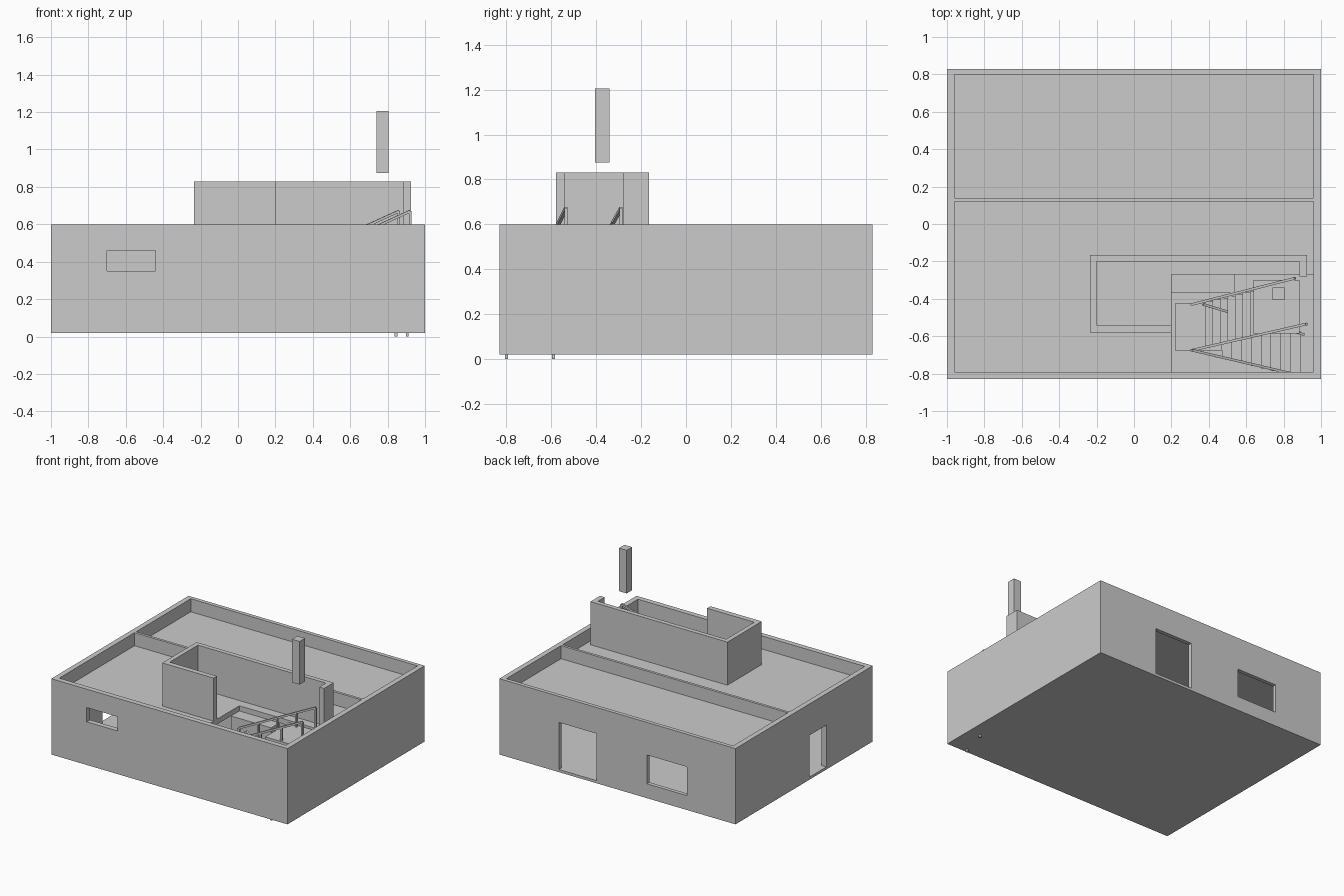
import bpy, bmesh
from mathutils import Vector

if "Cube" in bpy.data.objects:
    bpy.data.objects.remove(bpy.data.objects["Cube"])


def finish(bm, name):
    bmesh.ops.recalc_face_normals(bm, faces=bm.faces)
    me = bpy.data.meshes.new(name)
    bm.to_mesh(me)
    bm.free()
    ob = bpy.data.objects.new(name, me)
    bpy.context.collection.objects.link(ob)
    return ob


def prism(name, pts, z0, z1):
    """Extrude a plan outline from z0 to z1."""
    bm = bmesh.new()
    f = bm.faces.new([bm.verts.new((x, y, z0)) for x, y in pts])
    r = bmesh.ops.extrude_face_region(bm, geom=[f])
    bmesh.ops.translate(bm, vec=(0, 0, z1 - z0),
                        verts=[v for v in r["geom"] if isinstance(v, bmesh.types.BMVert)])
    return finish(bm, name)


def box(name, x0, x1, y0, y1, z0, z1):
    return prism(name, [(x0, y0), (x1, y0), (x1, y1), (x0, y1)], z0, z1)


def bar(name, a, b, t=0.014):
    """Square bar between two points."""
    a, b = Vector(a), Vector(b)
    bm = bmesh.new()
    bmesh.ops.create_cube(bm, size=1)
    q = (b - a).to_track_quat('Z', 'Y')
    for v in bm.verts:
        v.co = (a + b) / 2 + q @ Vector((v.co.x * t, v.co.y * t, v.co.z * (b - a).length))
    return finish(bm, name)


# House shell: solid block with rooms, roof recesses and openings cut out
FLOOR, CEIL, DECK, TOP = 0.04, 0.46, 0.50, 0.60
shell = box("house_shell", -1, 1, -0.83, 0.83, 0.02, TOP)
cuts = [
    (-0.96, 0.96, -0.79, 0.12, FLOOR, CEIL),      # front room
    (-0.96, 0.96, 0.14, 0.80, FLOOR, CEIL),       # back room
    (-0.96, 0.96, -0.79, 0.12, DECK, 0.8),        # front roof terrace
    (-0.96, 0.96, 0.14, 0.80, DECK, 0.8),         # back roof terrace
    (0.20, 0.96, -0.79, -0.27, 0.4, 0.55),        # stairwell
    (-0.70, -0.44, -0.9, -0.75, 0.35, 0.459),     # front window
    (0.175, 0.495, 0.75, 0.9, FLOOR, 0.40),       # back door
    (-0.59, -0.25, 0.75, 0.9, 0.13, 0.35),        # back window
    (-1.1, -0.9, -0.27, -0.065, FLOOR, 0.36),     # side door
]
bpy.context.view_layer.objects.active = shell
for c in cuts:
    cutter = box("cutter", *c)
    cutter.hide_render = True
    m = shell.modifiers.new("cut", 'BOOLEAN')
    m.operation, m.solver, m.object = 'DIFFERENCE', 'EXACT', cutter
    bpy.ops.object.modifier_apply(modifier=m.name)
    bpy.data.objects.remove(cutter)

# Open-sided walls around the head of the stairs
prism("stair_room_walls", [
    (0.20, -0.58), (0.20, -0.54), (-0.20, -0.54), (-0.20, -0.20), (0.885, -0.20),
    (0.885, -0.28), (0.925, -0.28), (0.925, -0.165), (-0.235, -0.165), (-0.235, -0.58)],
    DECK, 0.83)

# Chimney post floating above the stairs, and cupboard beside them
box("chimney", 0.74, 0.805, -0.405, -0.34, 0.875, 1.205)
box("stair_cupboard", 0.20, 0.54, -0.37, -0.27, FLOOR, CEIL)

# Splayed stair flights with a landing between them
MID = 0.24
box("middle_landing", 0.22, 0.47, -0.675, -0.425, MID - 0.03, MID)
N = 8
for i in range(N):
    x = 0.47 + i * 0.052
    yc = -0.55 - 0.26 * (x + 0.026 - 0.31)
    z = MID - (i + 1) * (MID - FLOOR) / (N + 1)
    box("lower_step", x, x + 0.055, max(yc - 0.12, -0.79), yc + 0.12, z - 0.025, z)
for i in range(N - 1):
    x = 0.38 + i * 0.04
    yc = -0.55 + 0.235 * (x - 0.31)
    z = MID + (i + 1) * (DECK - MID) / N
    box("upper_step", x, x + 0.055, yc - 0.12, yc + 0.12, z - 0.025, z)
box("upper_landing", 0.64, 0.885, -0.585, -0.30, DECK - 0.03, DECK)

# Handrails with upright posts
rails = [
    ("upper_back", (0.31, -0.43, 0.42), (0.86, -0.29, 0.67)),
    ("upper_front", (0.31, -0.675, 0.39), (0.92, -0.535, 0.67)),
    ("lower_front", (0.31, -0.675, 0.41), (0.845, -0.80, 0.17)),
    ("lower_back", (0.37, -0.43, 0.41), (0.905, -0.59, 0.17)),
]
for name, a, b in rails:
    bar(name + "_rail", a, b)
    for k in range(5):
        p = Vector(a).lerp(Vector(b), k / 4)
        bar(name + "_post", p, p - Vector((0, 0, 0.17)))
